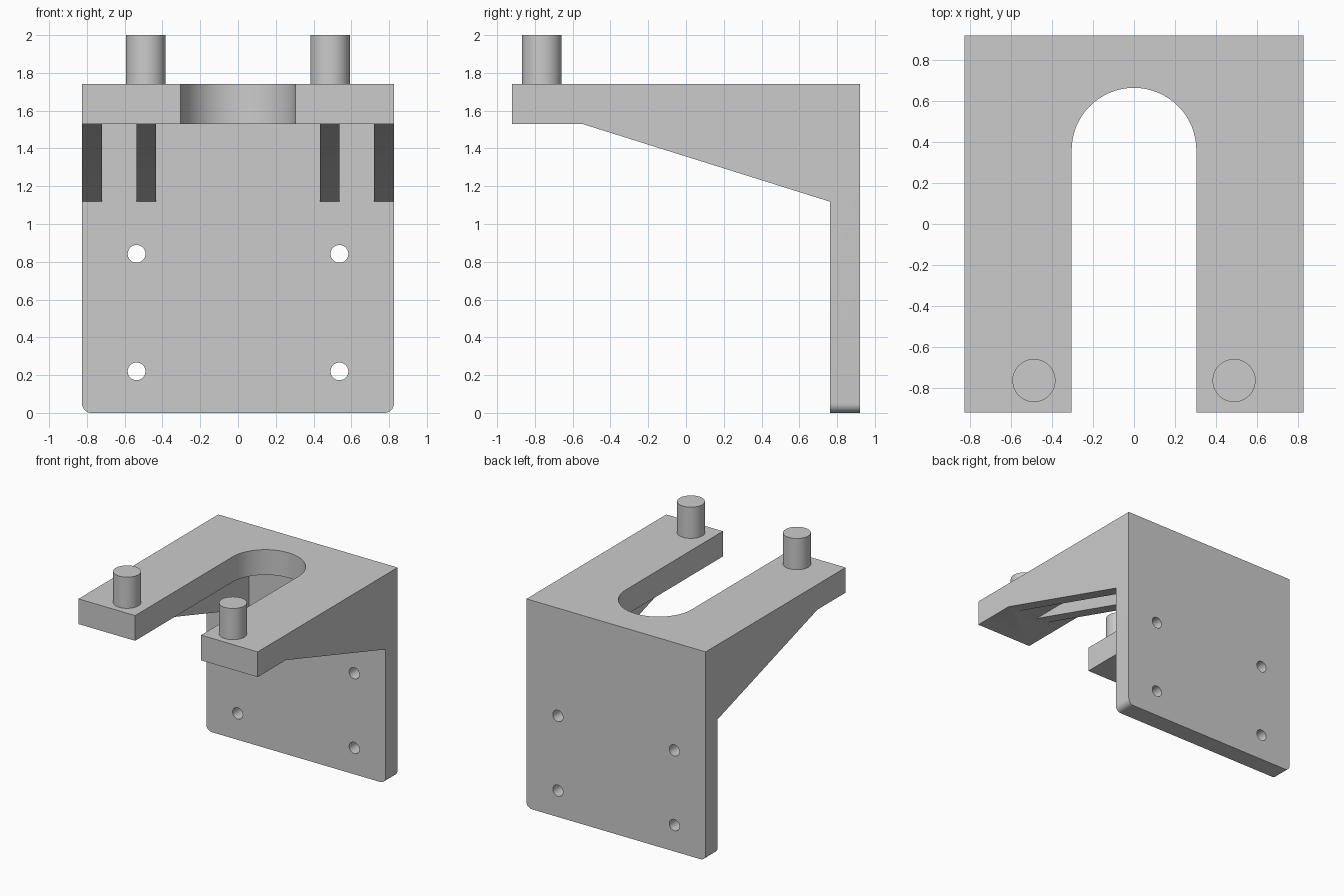
import bpy, bmesh, math

if "Cube" in bpy.data.objects:
    bpy.data.objects.remove(bpy.data.objects["Cube"])

W = 0.826            # half width
D = 0.92             # half depth
TOP, UNDER = 1.74, 1.53   # arm plate
WALL = 0.763         # front face of the back wall


def prism(name, pts, lo, hi, axis):
    """Extrude a 2D outline from lo to hi along axis (x: pts=yz, y: pts=xz, z: pts=xy)."""
    place = {'x': lambda p, t: (t, p[0], p[1]),
             'y': lambda p, t: (p[0], t, p[1]),
             'z': lambda p, t: (p[0], p[1], t)}[axis]
    bm = bmesh.new()
    face = bm.faces.new([bm.verts.new(place(p, lo)) for p in pts])
    ext = bmesh.ops.extrude_face_region(bm, geom=[face])
    a, b = place((0, 0), lo), place((0, 0), hi)
    bmesh.ops.translate(bm, vec=[q - p for p, q in zip(a, b)],
                        verts=[g for g in ext['geom'] if isinstance(g, bmesh.types.BMVert)])
    bmesh.ops.recalc_face_normals(bm, faces=bm.faces)
    me = bpy.data.meshes.new(name)
    bm.to_mesh(me)
    bm.free()
    ob = bpy.data.objects.new(name, me)
    bpy.context.collection.objects.link(ob)
    return ob


def circle(cx, cy, r, n):
    return [(cx + r * math.cos(2 * math.pi * i / n), cy + r * math.sin(2 * math.pi * i / n))
            for i in range(n)]


def rect(x0, x1, y0, y1):
    return [(x0, y0), (x1, y0), (x1, y1), (x0, y1)]


def activate(ob):
    bpy.ops.object.select_all(action='DESELECT')
    ob.select_set(True)
    bpy.context.view_layer.objects.active = ob


def cut(ob, cutter):
    cutter.hide_render = True
    mod = ob.modifiers.new("cut", 'BOOLEAN')
    mod.operation, mod.solver, mod.object = 'DIFFERENCE', 'EXACT', cutter
    activate(ob)
    bpy.ops.object.modifier_apply(modifier=mod.name)
    bpy.data.objects.remove(cutter)


# bracket: side silhouette of wall, arm plate and sloping ribs
side = [(D, 0), (D, TOP), (-D, TOP), (-D, UNDER), (-0.55, UNDER), (WALL, 1.118), (WALL, 0)]
bracket = prism("bracket", side, -W, W, 'x')

# rounded lower corners of the wall
bm = bmesh.new()
bm.from_mesh(bracket.data)
corners = [e for e in bm.edges
           if all(v.co.z < 0.001 for v in e.verts) and abs(e.verts[0].co.x - e.verts[1].co.x) < 0.001]
bmesh.ops.bevel(bm, geom=corners, offset=0.05, segments=8, profile=0.5, affect='EDGES')
bm.to_mesh(bracket.data)
bm.free()

# pockets that leave the four ribs standing
for x0, x1 in ((-0.72, -0.538), (-0.435, 0.435), (0.538, 0.72)):
    cut(bracket, prism("pocket_cutter", rect(x0, x1, -0.6, WALL), 1.05, UNDER, 'z'))

# round-ended slot between the arms
R, CY = 0.304, 0.36
arc = [(R * math.cos(math.pi * i / 32), CY + R * math.sin(math.pi * i / 32)) for i in range(33)]
cut(bracket, prism("slot_cutter", [(-R, -1.1), (R, -1.1)] + arc, 1.3, 1.9, 'z'))

# screw holes in the wall
for x in (-0.537, 0.537):
    for z in (0.22, 0.842):
        cut(bracket, prism("hole_cutter", circle(x, z, 0.047, 32), 0.7, 1.0, 'y'))

# pins on the arm ends
pins = [prism(name, circle(x, -0.763, 0.105, 48), TOP, 2.0, 'z')
        for name, x in (("left_pin", -0.488), ("right_pin", 0.488))]

for ob in [bracket] + pins:
    activate(ob)
    bpy.ops.object.shade_smooth_by_angle(angle=math.radians(30))
